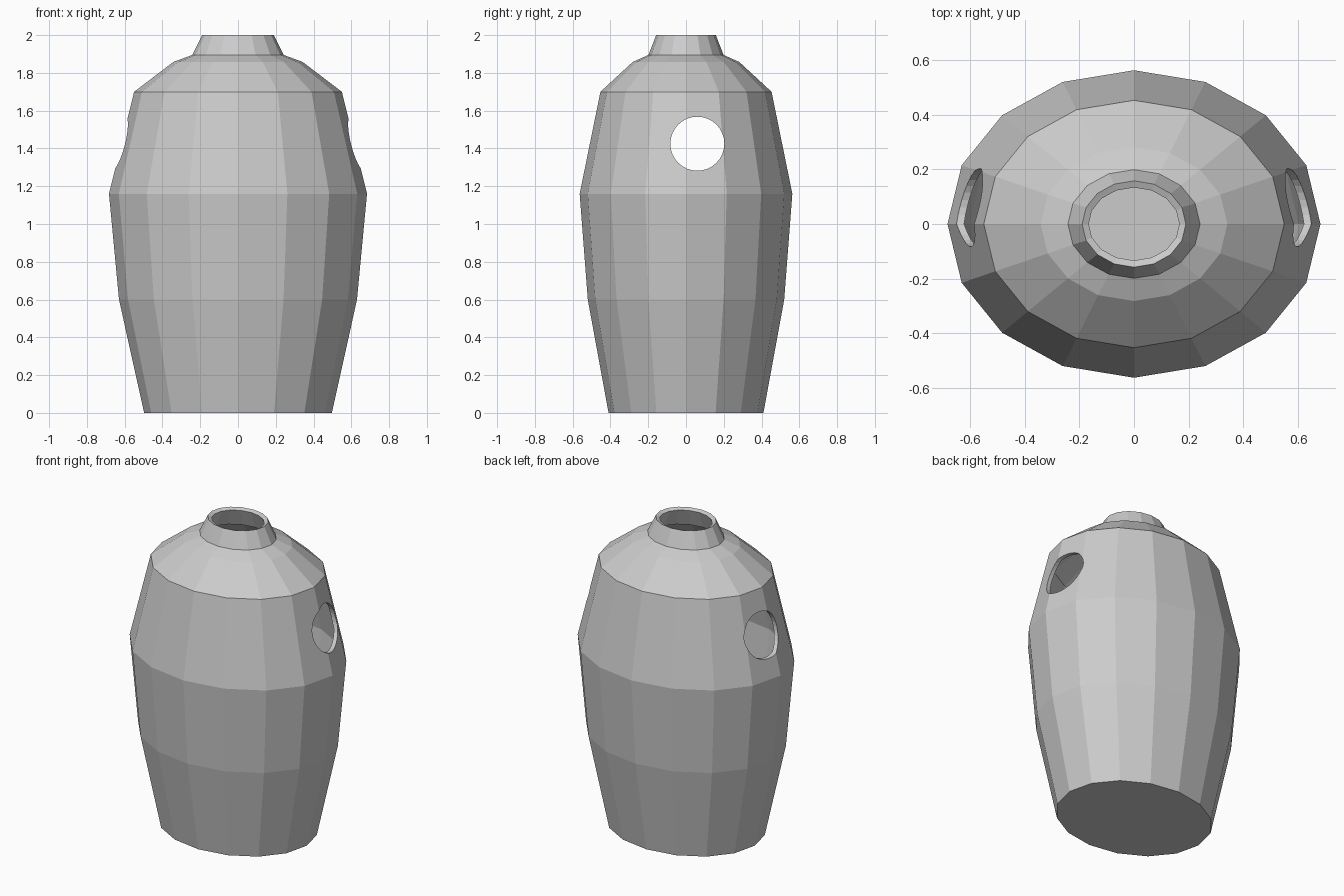
import bpy, bmesh, math

if "Cube" in bpy.data.objects:
    bpy.data.objects.remove(bpy.data.objects["Cube"])

SIDES = 16
# profile rings: half width, half depth, height
PROFILE = [(0.497, 0.41, 0.0), (0.63, 0.52, 0.60), (0.683, 0.563, 1.16),
           (0.55, 0.453, 1.70), (0.342, 0.282, 1.858), (0.242, 0.199, 1.895),
           (0.19, 0.158, 2.0)]

# oval jar body, closed at the base and open at the neck
bm = bmesh.new()
rings = [[bm.verts.new((rx * math.cos(2 * math.pi * i / SIDES),
                        ry * math.sin(2 * math.pi * i / SIDES), z))
          for i in range(SIDES)] for rx, ry, z in PROFILE]
for low, high in zip(rings, rings[1:]):
    for i in range(SIDES):
        j = (i + 1) % SIDES
        bm.faces.new((low[i], low[j], high[j], high[i]))
bm.faces.new(rings[0][::-1])
bmesh.ops.recalc_face_normals(bm, faces=bm.faces)
mesh = bpy.data.meshes.new("jar_body")
bm.to_mesh(mesh)
bm.free()
jar = bpy.data.objects.new("jar_body", mesh)
bpy.context.collection.objects.link(jar)

# wall thickness, inwards
wall = jar.modifiers.new("wall", 'SOLIDIFY')
wall.thickness = 0.026
wall.offset = -1
wall.use_even_offset = True

# round hand hole straight through both sides
bpy.ops.mesh.primitive_cylinder_add(vertices=32, radius=0.143, depth=2,
                                    location=(0, 0.06, 1.425),
                                    rotation=(0, math.pi / 2, 0))
cutter = bpy.context.object
cutter.name = "hole_cutter"
cutter.hide_render = True
cutter.display_type = 'WIRE'
cut = jar.modifiers.new("side_holes", 'BOOLEAN')
cut.operation = 'DIFFERENCE'
cut.solver = 'EXACT'
cut.object = cutter

# bake the modifiers and drop the cutter
bpy.ops.object.select_all(action='DESELECT')
bpy.context.view_layer.objects.active = jar
jar.select_set(True)
for name in ("wall", "side_holes"):
    bpy.ops.object.modifier_apply(modifier=name)
bpy.data.objects.remove(cutter)
bpy.ops.object.shade_flat()
